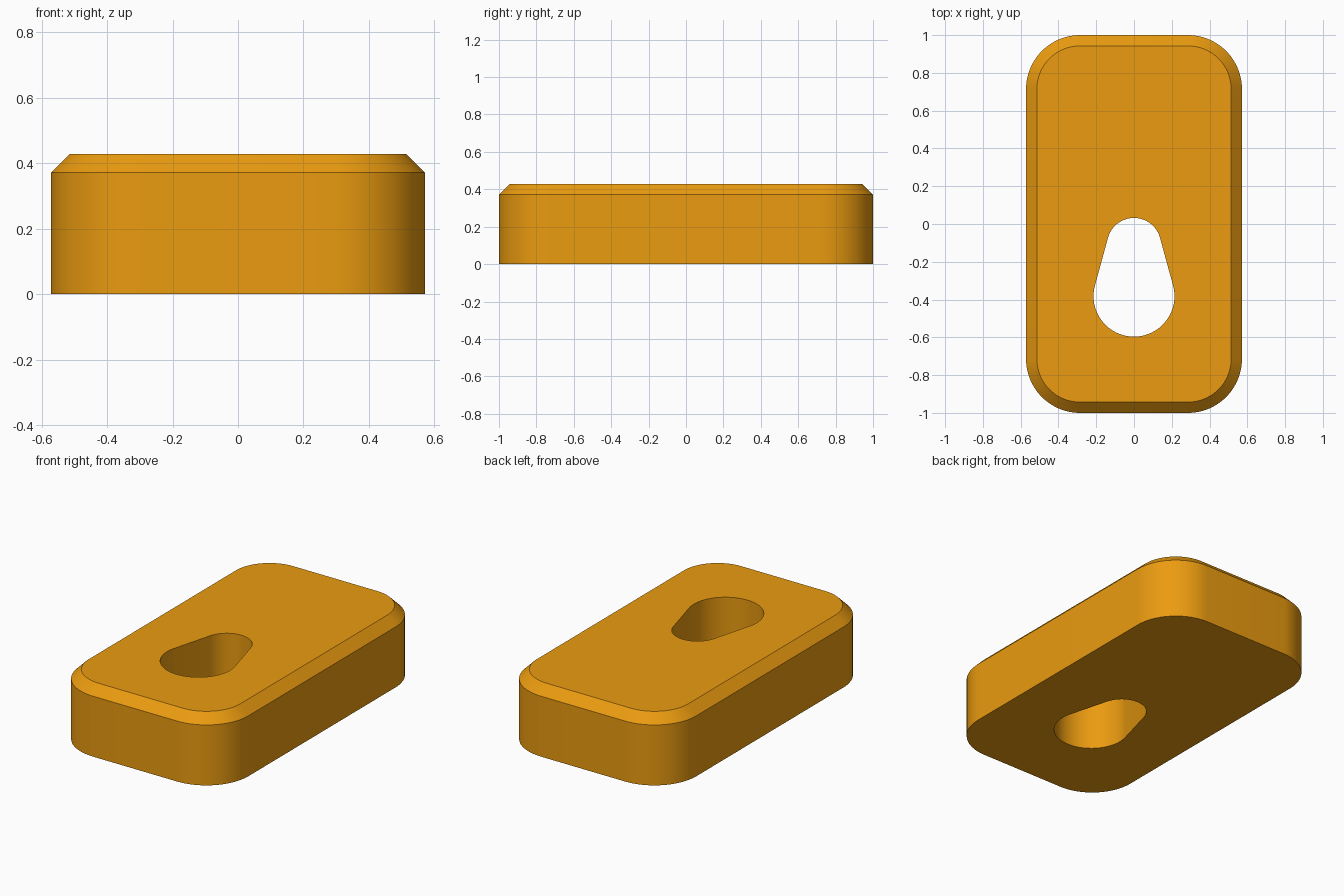
import bpy, bmesh
from math import sin, cos, pi, asin

if "Cube" in bpy.data.objects:
    bpy.data.objects.remove(bpy.data.objects["Cube"])

HX, HY, H, R, CH = 0.5714, 1.0, 0.4286, 0.2857, 0.0571
BIG_R, BIG_Y = 0.2143, -0.382
SMALL_R, SMALL_Y = 0.1429, -0.111


def arc(cx, cy, r, a0, a1, n):
    return [(cx + r * cos(a0 + (a1 - a0) * i / n),
             cy + r * sin(a0 + (a1 - a0) * i / n)) for i in range(n + 1)]


def rounded_rect(inset):
    pts = []
    for k, (sx, sy) in enumerate([(1, 1), (-1, 1), (-1, -1), (1, -1)]):
        pts += arc(sx * (HX - R), sy * (HY - R), R - inset,
                   k * pi / 2, (k + 1) * pi / 2, 20)
    return pts


def teardrop():
    # two circles joined by their common tangents
    t = asin((BIG_R - SMALL_R) / (SMALL_Y - BIG_Y))
    return (arc(0, SMALL_Y, SMALL_R, t, pi - t, 36)
            + arc(0, BIG_Y, BIG_R, pi - t, 2 * pi + t, 48))


bm = bmesh.new()


def ring(pts, z):
    vs = [bm.verts.new((x, y, z)) for x, y in pts]
    es = [bm.edges.new((vs[i - 1], vs[i])) for i in range(len(vs))]
    return vs, es


def wall(a, b):
    for i in range(len(a)):
        bm.faces.new((a[i - 1], a[i], b[i], b[i - 1]))


# outline rings and keyhole rings
base, base_e = ring(rounded_rect(0), 0)
shoulder, _ = ring(rounded_rect(0), H - CH)
top, top_e = ring(rounded_rect(CH), H)
hole_lo, hole_lo_e = ring(teardrop(), 0)
hole_hi, hole_hi_e = ring(teardrop(), H)

# flat top and bottom around the hole
bmesh.ops.triangle_fill(bm, edges=base_e + hole_lo_e, use_beauty=True, normal=(0, 0, -1))
bmesh.ops.triangle_fill(bm, edges=top_e + hole_hi_e, use_beauty=True, normal=(0, 0, 1))

# side wall, chamfer and hole wall
wall(base, shoulder)
wall(shoulder, top)
wall(hole_lo, hole_hi)
bmesh.ops.recalc_face_normals(bm, faces=bm.faces[:])

mesh = bpy.data.meshes.new("plate")
bm.to_mesh(mesh)
bm.free()
plate = bpy.data.objects.new("plate", mesh)
bpy.context.collection.objects.link(plate)

mat = bpy.data.materials.new("orange")
mat.diffuse_color = (0.83, 0.33, 0.005, 1)
mat.use_nodes = True
mat.node_tree.nodes["Principled BSDF"].inputs["Base Color"].default_value = mat.diffuse_color
mesh.materials.append(mat)

bpy.context.view_layer.objects.active = plate
plate.select_set(True)
bpy.ops.object.shade_smooth_by_angle(angle=pi / 6)
